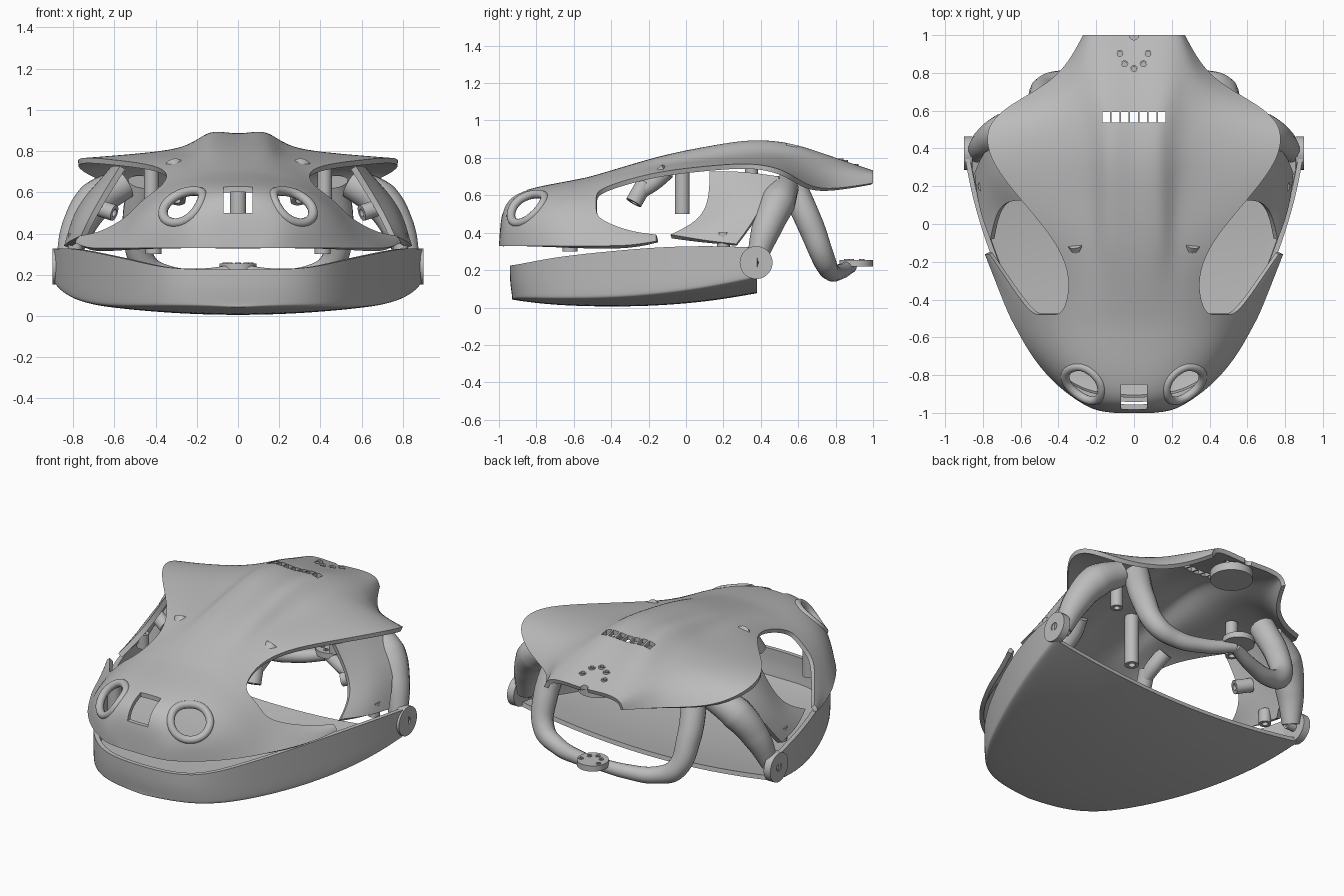
import bpy, bmesh, math
from mathutils import Vector, Matrix

cube = bpy.data.objects.get("Cube")
if cube:
    bpy.data.objects.remove(cube, do_unlink=True)

grey = bpy.data.materials.new("plain_grey")
grey.use_nodes = True
grey.diffuse_color = (.5, .5, .5, 1)
for node in grey.node_tree.nodes:
    if node.type == 'BSDF_PRINCIPLED':
        node.inputs["Base Color"].default_value = grey.diffuse_color


def add(name, data):
    ob = bpy.data.objects.new(name, data)
    bpy.context.scene.collection.objects.link(ob)
    return ob


def from_bmesh(name, bm):
    mesh = bpy.data.meshes.new(name)
    bm.to_mesh(mesh)
    bm.free()
    return add(name, mesh)


def finish(ob):
    """Apply modifiers, colour and smooth the part."""
    bpy.ops.object.select_all(action='DESELECT')
    ob.select_set(True)
    bpy.context.view_layer.objects.active = ob
    bpy.ops.object.convert(target='MESH')
    ob = bpy.context.view_layer.objects.active
    ob.data.materials.clear()
    ob.data.materials.append(grey)
    bpy.ops.object.shade_smooth_by_angle(angle=math.radians(35))
    return ob


def sheet(name, rows, thickness, mirror=True, offset=-1):
    """Smooth shell from a grid of points; None leaves an opening."""
    bm = bmesh.new()
    grid = [[bm.verts.new(p) if p else None for p in row] for row in rows]
    for a, b in zip(grid, grid[1:]):
        for j in range(len(a) - 1):
            quad = (a[j], a[j + 1], b[j + 1], b[j])
            if all(quad):
                bm.faces.new(quad)
    bmesh.ops.remove_doubles(bm, verts=bm.verts, dist=.0005)
    ob = from_bmesh(name, bm)
    if mirror:
        ob.modifiers.new("mirror", 'MIRROR')
    sub = ob.modifiers.new("smooth", 'SUBSURF')
    sub.levels = sub.render_levels = 3
    sub.boundary_smooth = 'PRESERVE_CORNERS'
    solid = ob.modifiers.new("shell", 'SOLIDIFY')
    solid.thickness = thickness
    solid.offset = offset
    return ob


def placement(start, end):
    start, end = Vector(start), Vector(end)
    turn = (end - start).to_track_quat('Z', 'Y').to_matrix().to_4x4()
    return Matrix.Translation((start + end) / 2) @ turn, (end - start).length


def rod(bm, start, end, r):
    matrix, length = placement(start, end)
    bmesh.ops.create_cone(bm, cap_ends=True, segments=32, radius1=r, radius2=r,
                          depth=length, matrix=matrix)


def box(bm, centre, size):
    bmesh.ops.create_cube(bm, size=1, matrix=Matrix.Translation(centre)
                          @ Matrix.Diagonal((*size, 1)))


def tube(name, start, end, r, bore=.5):
    """Hollow cylinder."""
    matrix, length = placement(start, end)
    bm = bmesh.new()
    n = 28
    rings = []
    for side, radius in ((-1, r), (1, r), (1, r * bore), (-1, r * bore)):
        rings.append([bm.verts.new(matrix @ Vector((
            radius * math.cos(math.tau * k / n),
            radius * math.sin(math.tau * k / n), side * length / 2)))
            for k in range(n)])
    for i, ring in enumerate(rings):
        following = rings[(i + 1) % len(rings)]
        for k in range(n):
            m = (k + 1) % n
            bm.faces.new((ring[k], ring[m], following[m], following[k]))
    bmesh.ops.recalc_face_normals(bm, faces=bm.faces)
    return finish(from_bmesh(name, bm))


def limb(name, path, radii, closed=False):
    """Round, tapering bent strut, or a closed ring."""
    curve = bpy.data.curves.new(name, 'CURVE')
    curve.dimensions = '3D'
    curve.bevel_depth = 1
    curve.bevel_resolution = 5
    curve.use_fill_caps = True
    spline = curve.splines.new('BEZIER')
    spline.bezier_points.add(len(path) - 1)
    spline.use_cyclic_u = closed
    for point, co, r in zip(spline.bezier_points, path, radii):
        point.co = co
        point.radius = r
        point.handle_left_type = point.handle_right_type = 'AUTO'
    return finish(add(name, curve))


# Skull: snout sections (y, dome half width, rim half width, height, squareness)
rim = .33
snout = ((-1, .1, .1, rim, 1), (-.99, .2, .2, .5, .9), (-.95, .28, .28, .59, .85),
         (-.85, .41, .42, .635, .85), (-.7, .5, .545, .665, .85),
         (-.56, .535, .62, .69, .88), (-.48, .55, .665, .71, .9))
rows = []
for y, dome, w, h, e in snout:
    row = []
    for j in range(10):
        s, c = math.sin(math.pi * j / 18), math.cos(math.pi * j / 18)
        x = dome * s ** e + (w - dome) * (j / 9) ** 6
        row.append((x, y, rim + (h - rim) * max(c, 0) ** e))
    rows.append(row)

# Crown and wing sections, with the tapering cheek bars beside the first two
crown = (
    (-.3, (0, .765), (.12, .76), (.2, .735), (.27, .715), (.33, .69)),
    (-.1, (0, .82), (.15, .825), (.2, .775), (.28, .76), (.4, .735)),
    (.15, (0, .86), (.15, .88), (.21, .795), (.36, .785), (.62, .76)),
    (.35, (0, .88), (.14, .92), (.22, .825), (.44, .795), (.775, .775)),
    (.53, (0, .865), (.14, .905), (.24, .815), (.46, .785), (.79, .74)),
    (.65, (0, .84), (.16, .865), (.26, .80), (.42, .75), (.63, .645)),
    (.78, (0, .8), (.17, .815), (.26, .78), (.33, .735), (.385, .63)),
    (1, (0, .725), (.13, .735), (.21, .73), (.255, .71), (.27, .665)))
cheek_bars = {-.3: [(.67, -.3, .405), (.71, -.3, .37), (.735, -.3, rim)],
              -.1: [(.765, -.16, .39), (.785, -.16, .375), (.79, -.16, .355)]}
for y, *section in crown:
    rows.append([(x, y, z) for x, z in section] + [None] * 2
                + cheek_bars.get(y, [None] * 3))
skull = sheet("skull_shell", rows, .026)

# Openings: nostrils, nose window, crown slots and screw holes
nostril = Vector((.27, -.84, .535))
facing = Vector((.35, -.68, .6)).normalized()
flip = Vector((-1, 1, 1))
screws = ((-.075, .9), (-.05, .845), (0, .82), (.05, .845), (.075, .9))
bm = bmesh.new()
for side in (Vector((1, 1, 1)), flip):
    rod(bm, (nostril - facing * .13) * side, (nostril + facing * .2) * side, .1)
box(bm, (0, -.97, .6), (.14, .24, .2))
for i in range(7):
    box(bm, ((i - 3) * .049, .565, .83), (.04, .055, .3))
for x, y in screws:
    rod(bm, (x, y, .65), (x, y, .9), .013)
rod(bm, (0, 1, .6), (0, 1, .8), .025)
cutter = from_bmesh("opening_cutter", bm)
cutter.hide_render = True
cut = skull.modifiers.new("openings", 'BOOLEAN')
cut.operation = 'DIFFERENCE'
cut.solver = 'EXACT'
cut.object = cutter
skull = finish(skull)
bpy.data.objects.remove(cutter, do_unlink=True)
bpy.context.view_layer.update()

# Nostril rims follow the snout surface
matrix, _ = placement(nostril, nostril + facing * .06)
edge = []
for k in range(20):
    a = math.tau * k / 20
    spot = matrix @ Vector((.114 * math.cos(a), .114 * math.sin(a), 0))
    edge.append(skull.closest_point_on_mesh(spot)[1] - facing * .012)

# Lower jaw: x, y, rim height, wall foot height, keel height
jaw = ((0, -.945, .225, .05, .045), (.2, -.935, .225, .05, .04),
       (.37, -.87, .235, .045, .03), (.51, -.7, .27, .04, .01),
       (.655, -.42, .3, .04, 0), (.775, -.13, .325, .06, .005),
       (.86, .15, .33, .1, .03), (.9, .38, .32, .15, .07))
rows = []
for x, y, top, foot, keel in jaw:
    inset = y + .012 if y < -.8 else y
    rows.append([(x, y, top), (x, y, (top + foot) / 2), (x, inset, foot + .012),
                 (x * .98, inset, foot), (x * .5, inset, keel + (foot - keel) * .25),
                 (0, inset, keel)])
finish(sheet("lower_jaw", rows, .026))

# Mount plate at the rear of the neck loop, and pad beneath the crown
for name, y, z, r, depth in (("neck_mount_plate", .91, .22, .09, .035),
                             ("crown_pad", .85, .665, .12, .05)):
    bm = bmesh.new()
    rod(bm, (0, y, z), (0, y, z + depth), r)
    finish(from_bmesh(name, bm))
for x, y in screws:
    z = .727 + (1 - y) * .36
    tube("crown_screw_ring", (x, y, z - .02), (x, y, z + .005), .021, .6)
    tube("plate_screw_ring", (x * .8, y + .04, .25), (x * .8, y + .04, .26), .014)

# Central post
tube("centre_post", (0, -.02, .5), (0, -.02, .81), .04)

for word, s in (("left", 1), ("right", -1)):
    def at(x, y, z):
        return (x * s, y, z)

    limb(word + "_nostril_rim", [at(*p) for p in edge], [.023] * len(edge), closed=True)

    # Hinge arm, jaw ear and pin
    limb(word + "_hinge_arm", [at(.55, .53, .645), at(.69, .49, .56),
                               at(.78, .43, .42), at(.835, .375, .25)],
         (.075, .095, .08, .052))
    tube(word + "_jaw_ear", at(.855, .375, .24), at(.9, .375, .24), .088, .28)
    tube(word + "_hinge_pin", at(.8, .375, .24), at(.892, .375, .24), .025)

    # Curved cheek plate below the wing
    plate = [[(.56, .13, .72), (.61, .3, .72), (.62, .5, .69)],
             [(.66, .13, .56), (.73, .27, .56), (.75, .42, .56)],
             [(.72, .07, .45), (.785, .19, .44), (.8, .35, .44)],
             [(.75, -.08, .38), (.81, .08, .355), (.83, .27, .335)]]
    finish(sheet(word + "_cheek_plate", [[at(*p) for p in row] for row in plate],
                 .03, mirror=False, offset=0))

    # Half of the neck loop
    limb(word + "_neck_loop", [at(.46, .57, .65), at(.49, .67, .43), at(.45, .74, .25),
                               at(.34, .77, .195), at(.17, .82, .19), at(0, .88, .22)],
         (.075, .07, .06, .05, .042, .035))

    # Inner posts and pegs
    tube(word + "_brow_post", at(.3, -.28, .56), at(.28, -.22, .665), .045)
    limb(word + "_brow_pipe", [at(.285, -.24, .62), at(.29, -.17, .67), at(.31, -.1, .73)],
         (.04, .045, .045))
    tube(word + "_cheek_post", at(.6, .16, .5), at(.69, .2, .53), .04)
    tube(word + "_rear_post", at(.42, .35, .55), at(.42, .35, .76), .035)
    tube(word + "_snout_peg", at(.41, -.62, .3), at(.41, -.62, .5), .04)
    tube(word + "_cheek_peg", at(.79, .2, .315), at(.79, .2, .4), .035)
